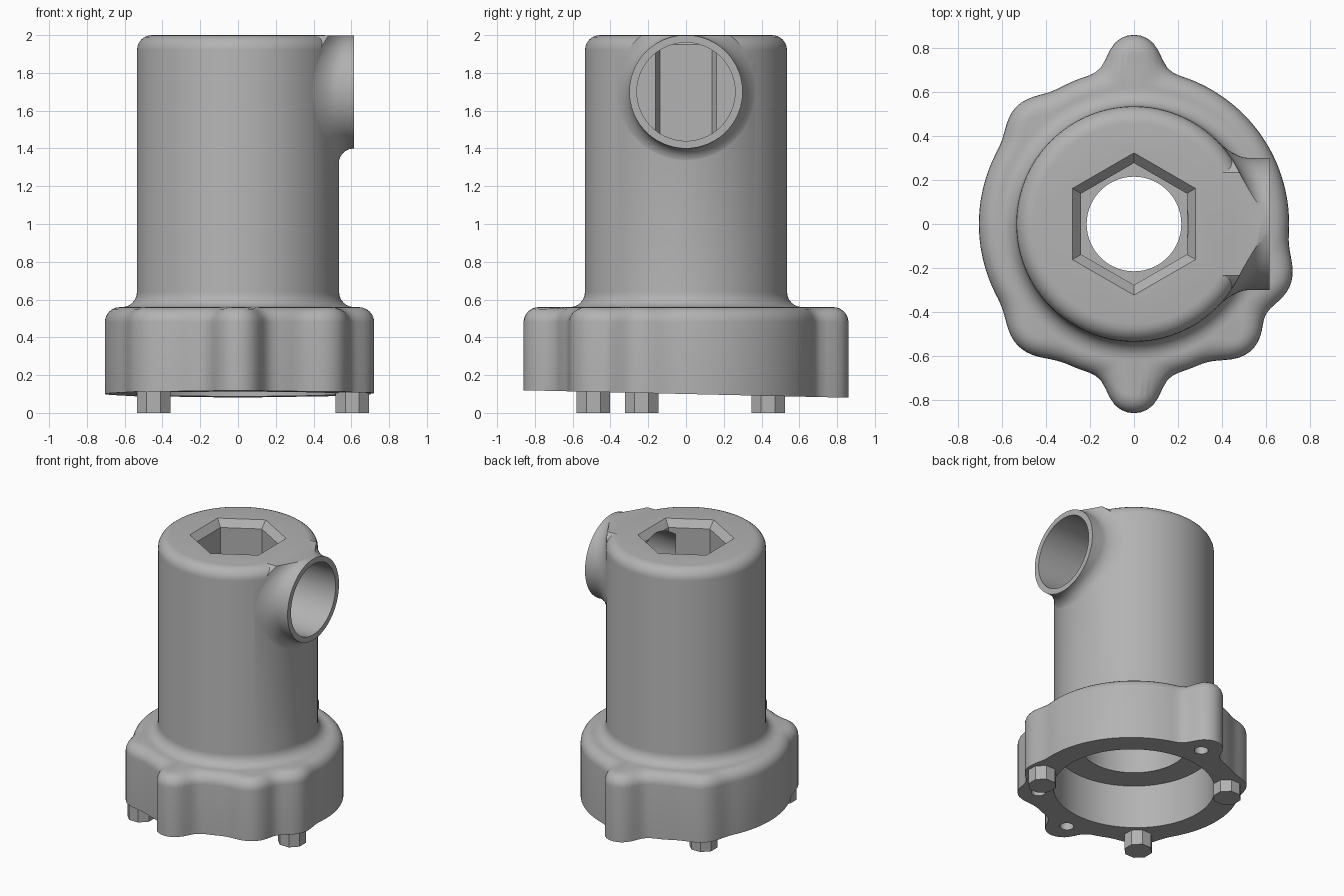
import bpy, bmesh, math
from mathutils import Vector, Matrix

if "Cube" in bpy.data.objects:
    bpy.data.objects.remove(bpy.data.objects["Cube"], do_unlink=True)

grey = bpy.data.materials.new("cast grey")
grey.use_nodes = True
GREY = (0.45, 0.45, 0.45, 1)
grey.diffuse_color = GREY
grey.node_tree.nodes["Principled BSDF"].inputs["Base Color"].default_value = GREY

SEG = 180
BODY_R, FLANGE_R, FILLET = 0.535, 0.705, 0.08
LOBES = [(0, 0.74, 0.12), (0, -0.74, 0.12), (-0.435, -0.465, 0.12),
         (0.45, -0.485, 0.12), (0.6, -0.235, 0.11), (-0.455, 0.455, 0.1)]
ARC = [math.radians(a) for a in range(0, 91, 15)]


def loft(name, rings):
    """Closed solid skinned through rings of equal point count."""
    bm = bmesh.new()
    loops = [[bm.verts.new(p) for p in ring] for ring in rings]
    for a, b in zip(loops, loops[1:]):
        for i in range(len(a)):
            j = (i + 1) % len(a)
            bm.faces.new((a[i], a[j], b[j], b[i]))
    bm.faces.new(loops[0][::-1])
    bm.faces.new(loops[-1])
    bmesh.ops.recalc_face_normals(bm, faces=bm.faces)
    mesh = bpy.data.meshes.new(name)
    bm.to_mesh(mesh)
    bm.free()
    mesh.materials.append(grey)
    obj = bpy.data.objects.new(name, mesh)
    bpy.context.collection.objects.link(obj)
    return obj


def circle(r, z, n=SEG, x=0, y=0, turn=0.0):
    return [Vector((x + r * math.cos(turn + math.tau * i / n),
                    y + r * math.sin(turn + math.tau * i / n), z)) for i in range(n)]


def turned(name, profile, n=96, x=0, y=0, turn=0.0):
    return loft(name, [circle(r, z, n, x, y, turn) for r, z in profile])


def combine(target, tool, operation):
    """Apply a boolean and drop the tool."""
    tool.hide_render = True
    mod = target.modifiers.new("cut", "BOOLEAN")
    mod.operation, mod.solver, mod.object = operation, "EXACT", tool
    bpy.context.view_layer.objects.active = target
    bpy.ops.object.modifier_apply(modifier=mod.name)
    bpy.data.objects.remove(tool, do_unlink=True)


def shade(obj):
    bpy.ops.object.select_all(action="DESELECT")
    obj.select_set(True)
    bpy.context.view_layer.objects.active = obj
    bpy.ops.object.shade_smooth_by_angle(angle=math.radians(32))


# Flange outline: a disc smoothly blended with its bolt lobes
def distance(p):
    d = p.length - FLANGE_R
    for x, y, r in LOBES:
        e = (p - Vector((x, y))).length - r
        h = max(0.11 - abs(d - e), 0) / 0.11
        d = min(d, e) - h * h * 0.11 / 4
    return d


def outline(inset, z):
    ring = []
    for i in range(SEG):
        ray = Vector((math.cos(math.tau * i / SEG), math.sin(math.tau * i / SEG)))
        r = 1.0
        for _ in range(60):
            r -= 0.7 * (distance(ray * r) + inset)
        ring.append(Vector((ray.x * r, ray.y * r, z)))
    return ring


# Housing: lobed flange with sloping underside, fillet, barrel, rounded top
bottom = outline(0, 0)
for p in bottom:
    p.z = 0.1 - 0.023 * p.y
rings = [bottom]
rings += [outline(FILLET * (1 - math.cos(a)), 0.48 + FILLET * math.sin(a)) for a in ARC]
rings += [circle(BODY_R + FILLET * (1 - math.sin(a)), 0.56 + FILLET * (1 - math.cos(a)))
          for a in ARC]
rings += [circle(BODY_R - FILLET * (1 - math.cos(a)), 1.92 + FILLET * math.sin(a))
          for a in ARC]
housing = loft("housing", rings)


# Side port with a fillet that follows the barrel
def port_ring(r, lift=None, x=0.0):
    ring = []
    for i in range(96):
        a = math.tau * i / 96
        y = r * math.cos(a)
        px = x if lift is None else math.sqrt(BODY_R ** 2 - y * y) + lift
        ring.append(Vector((min(px, 0.614), y, 1.7 + r * math.sin(a))))
    return ring


end = [Vector((0.615, p.y, p.z)) for p in port_ring(0.3)]
port = loft("port", [end]
            + [port_ring(0.3 + FILLET * (1 - math.cos(a)), FILLET * (1 - math.sin(a)) - 0.002)
               for a in ARC]
            + [port_ring(0.38, None, 0.3)])
combine(port, turned("trim", [(1, 1.999), (1, 2.5)]), "DIFFERENCE")
combine(housing, port, "UNION")

# Central passage: lower cavity, stepped bore, hexagonal socket with chamfer
HEX = 1 / math.cos(math.pi / 6)
combine(housing, turned("cavity", [(0.54, -0.1), (0.54, 0.43)], SEG), "DIFFERENCE")
combine(housing, turned("lower_bore", [(0.36, 0.3), (0.36, 0.75), (0.31, 0.86), (0.215, 0.92),
                                       (0.215, 1.2)]), "DIFFERENCE")
combine(housing, turned("socket", [(0.24 * HEX, 1.0), (0.24 * HEX, 1.95), (0.28 * HEX, 2.0),
                                   (0.28 * HEX, 2.1)], 6, turn=math.pi / 6), "DIFFERENCE")
port_bore = turned("port_bore", [(0.26, 0.2), (0.26, 0.8)])
port_bore.data.transform(Matrix.Translation((0, 0, 1.7)) @ Matrix.Rotation(math.pi / 2, 4, "Y"))
combine(housing, port_bore, "DIFFERENCE")

# Blind bolt holes in the underside
for x, y in [(0, 0.7), (0, -0.7), (0.445, -0.465)]:
    combine(housing, turned("hole", [(0.047, -0.1), (0.047, 0.4)], 24, x, y), "DIFFERENCE")
shade(housing)

# Locating pegs under the flange
for i, (x, y) in enumerate([(-0.447, -0.49), (0.605, -0.235), (-0.447, 0.435)]):
    turned(f"peg_{i + 1}", [(0.096, 0), (0.096, 0.2)], 8, x, y, math.pi / 8)
